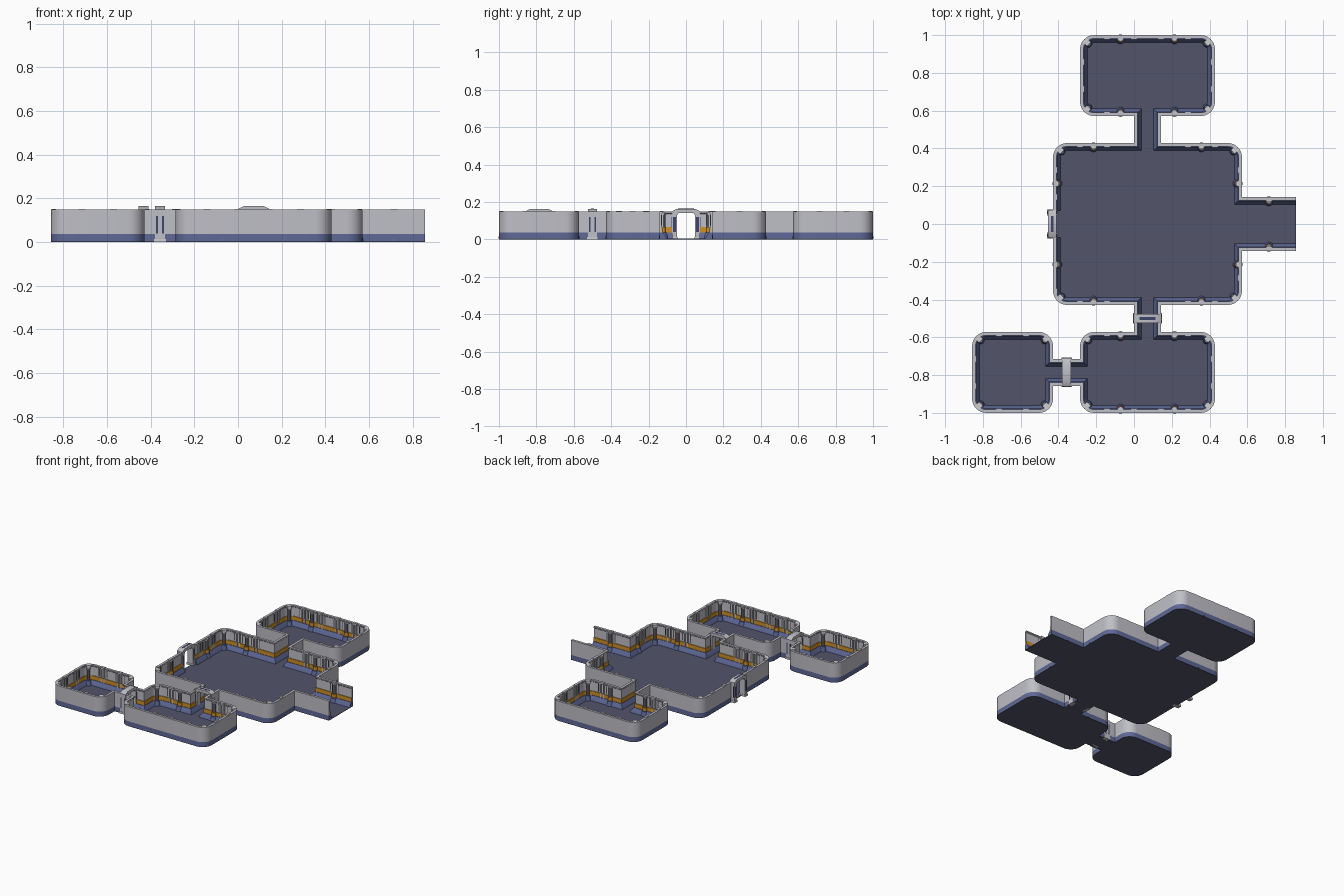
import bpy, bmesh, math
from mathutils import Vector, Matrix

if "Cube" in bpy.data.objects:
    bpy.data.objects.remove(bpy.data.objects["Cube"])

U = 1 / 7            # floor-plan module
H = 0.148            # wall height
R = 0.075            # room corner radius


def material(name, r, g, b):
    m = bpy.data.materials.new(name)
    m.diffuse_color = (r, g, b, 1)
    m.use_nodes = True
    m.node_tree.nodes["Principled BSDF"].inputs["Base Color"].default_value = m.diffuse_color
    return m


GREY = material("wall grey", 0.52, 0.52, 0.57)
PALE = material("pale metal", 0.62, 0.62, 0.65)
BLUE = material("base blue", 0.115, 0.14, 0.31)
NAVY = material("slot navy", 0.05, 0.06, 0.15)
ORANGE = material("stripe orange", 0.62, 0.28, 0.02)
FLOOR = material("floor slate", 0.085, 0.09, 0.145)
DARK = material("dark trim", 0.09, 0.09, 0.11)


def finish(name, bm, mat):
    bmesh.ops.recalc_face_normals(bm, faces=bm.faces)
    me = bpy.data.meshes.new(name)
    bm.to_mesh(me)
    bm.free()
    me.materials.append(mat)
    me.shade_smooth()
    me.set_sharp_from_angle(angle=math.radians(28))
    ob = bpy.data.objects.new(name, me)
    bpy.context.collection.objects.link(ob)
    return ob


def prism(bm, pts, lift):
    """Closed polygon pushed along a vector."""
    a = [bm.verts.new(p) for p in pts]
    b = [bm.verts.new(Vector(p) + Vector(lift)) for p in pts]
    bm.faces.new(a)
    bm.faces.new(b)
    for i in range(len(a)):
        j = (i + 1) % len(a)
        bm.faces.new((a[i], a[j], b[j], b[i]))


def box(bm, M, x0, x1, y0, y1, z0, z1):
    T = Matrix.Translation(((x0 + x1) / 2, (y0 + y1) / 2, (z0 + z1) / 2))
    S = Matrix.Diagonal((x1 - x0, y1 - y0, z1 - z0, 1))
    bmesh.ops.create_cube(bm, size=1, matrix=M @ T @ S)


def rod(bm, M, d, r0, r1, z0, z1):
    bmesh.ops.create_cone(bm, cap_ends=True, segments=12, radius1=r0, radius2=r1, depth=z1 - z0,
                          matrix=M @ Matrix.Translation((0, d, (z0 + z1) / 2)))


def wall_frame(p, inward):
    """Local axes: x along the wall, y into the room, z up."""
    y = Vector((inward[0], inward[1], 0)).normalized()
    x = y.cross(Vector((0, 0, 1)))
    M = Matrix((x, y, Vector((0, 0, 1)))).transposed().to_4x4()
    return Matrix.Translation((p[0], p[1], 0)) @ M


# Floor-plan outline in modules, counter-clockwise, split at the two openings
PLAN_A = [(6, 1), (4, 1), (4, 3), (1, 3), (1, 4), (3, 4), (3, 7), (-2, 7), (-2, 4), (0, 4),
          (0, 3), (-3, 3), (-3, .5)]
PLAN_B = [(-3, -.5), (-3, -3), (0, -3), (0, -4), (-2, -4), (-2, -5), (-3, -5), (-3, -4), (-6, -4),
          (-6, -7), (-3, -7), (-3, -6), (-2, -6), (-2, -7), (3, -7), (3, -4), (1, -4), (1, -3),
          (4, -3), (4, -1), (6, -1)]

corners = []         # (point, inward direction) at each rounded corner


def rounded(plan):
    pts = [Vector(p) * U for p in plan]
    out = [pts[0]]
    for a, p, b in zip(pts, pts[1:], pts[2:]):
        d0, d1 = (p - a).normalized(), (b - p).normalized()
        if d0.cross(d1) > 0:
            c = p - d0 * R + d1 * R
            for k in range(9):
                t = k / 8 * math.pi / 2
                out.append(c + d0 * R * math.sin(t) - d1 * R * math.cos(t))
            inward = (d1 - d0).normalized()
            corners.append((c - inward * R, inward))
        else:
            out.append(p)
    return out + [pts[-1]]


def sweep(bm, path, profile):
    """Sweep a closed (inset, height) profile along the outline with mitred corners."""
    dirs = [(b - a).normalized() for a, b in zip(path, path[1:])]
    rings = []
    for i, p in enumerate(path):
        d0, d1 = dirs[max(i - 1, 0)], dirs[min(i, len(dirs) - 1)]
        n0, n1 = Vector((-d0.y, d0.x)), Vector((-d1.y, d1.x))
        m = (n0 + n1) / (1 + n0.dot(n1))
        rings.append([bm.verts.new((*(p + m * d), z)) for d, z in profile])
    for a, b in zip(rings, rings[1:]):
        for i in range(len(profile)):
            j = (i + 1) % len(profile)
            bm.faces.new((a[i], a[j], b[j], b[i]))
    bm.faces.new(rings[0])
    bm.faces.new(rings[-1])


paths = [rounded(PLAN_A), rounded(PLAN_B)]

# Floor slab
bm = bmesh.new()
prism(bm, [(p.x, p.y, 0) for path in paths for p in path], (0, 0, 0.004))
finish("floor", bm, FLOOR)

# Swept wall layers
LAYERS = [
    ("wall_base", BLUE, [(0, .004), (0, .037), (.022, .037), (.036, .014), (.04, .004)]),
    ("wall_panel", GREY, [(0, .037), (0, H), (.018, H), (.018, .14), (.013, .135), (.013, .037)]),
    ("wall_stripe", ORANGE, [(.013, .037), (.013, .067), (.018, .067), (.018, .037)]),
]
for name, mat, profile in LAYERS:
    bm = bmesh.new()
    for path in paths:
        sweep(bm, path, profile)
    finish(name, bm, mat)

# Ribs, seams and rim clips along the straight walls
ribs, seams = bmesh.new(), bmesh.new()
for plan in (PLAN_A, PLAN_B):
    for a, b in zip(plan, plan[1:]):
        a, b = Vector(a), Vector(b)
        d, length = (b - a).normalized(), (b - a).length
        for k in range(1, math.ceil(length)):
            if length - k < 0.4:
                continue
            M = wall_frame((a + d * k) * U, (-d.y, d.x))
            box(ribs, M, -.016, .016, .003, .023, .138, .152)
            for s in (-.012, .012):
                box(ribs, M, s - .004, s + .004, .012, .021, .037, .14)
            for s in (-.034, .034):
                box(seams, M, s - .003, s + .003, .012, .0145, .075, .13)
finish("wall_ribs", ribs, GREY)
finish("wall_seams", seams, DARK)

# Half-round wall pillars and corner columns
spots = []
for x in (-1.5, 2.5):
    spots += [((x, 3 * s), (0, -s)) for s in (1, -1)]
for y in (-1.5, 1.5):
    spots += [((-3, y), (1, 0)), ((4, y), (-1, 0))]
for s in (1, -1):
    spots.append(((5, s), (0, -s)))
    for x in (-.5, 1.5):
        spots += [((x, 7 * s), (0, -s)), ((x, 4 * s), (0, s))]
shaft, foot, cap, ring = (bmesh.new() for _ in range(4))
for p, n in spots:
    M = wall_frame(Vector(p) * U, n)
    rod(shaft, M, .019, .013, .013, .03, .135)
    rod(foot, M, .022, .026, .018, .004, .037)
    rod(ring, M, .019, .017, .017, .04, .065)
    rod(cap, M, .017, .013, .016, .128, .143)
for p, n in corners:
    M = wall_frame(p, n)
    rod(shaft, M, .026, .011, .011, .03, .13)
    rod(foot, M, .03, .022, .015, .004, .04)
    rod(cap, M, .024, .012, .017, .118, .13)
    box(cap, M, -.015, .015, .003, .036, .13, .15)
finish("pillar_shafts", shaft, DARK)
finish("pillar_feet", foot, BLUE)
finish("pillar_rings", ring, ORANGE)
finish("pillar_caps", cap, PALE)


# Door frames: arch, feet, slot plates and lintel slot
def door_frame(name, x, y, inward, slotted):
    M = wall_frame((x, y), inward)
    half = [(.048, 0), (.048, .13), (.038, .142)]
    outer = [(.075, 0), (.075, .15), (.047, .164)]
    right = outer[:]
    outline = right + [(-a, z) for a, z in reversed(outer)]
    outline += [(-a, z) for a, z in half] + list(reversed(half))
    bm = bmesh.new()
    prism(bm, [(a, -.023, z) for a, z in outline], (0, .046, 0))
    bm.transform(M)
    finish(name + "_arch", bm, GREY)
    feet, slots = bmesh.new(), bmesh.new()
    for s in (-1, 1):
        a, b = sorted((s * .046, s * .078))
        box(feet, M, a, b, -.028, .028, 0, .014)
        for t in (-1, 1):
            a, b = sorted((s * .073, s * .0765))
            box(slots, M, a, b, t * .014 - .004, t * .014 + .004, .04, .12)
            a, b = sorted((s * .054, s * .069))
            c, d = sorted((t * .02, t * .0245))
            box(slots, M, a, b, c, d, .04, .12)
    if slotted:
        box(slots, M, -.042, .042, -.007, .007, .16, .1648)
    finish(name + "_feet", feet, PALE)
    finish(name + "_slots", slots, NAVY)


door_frame("outer_door", -.433, 0, (1, 0), True)
door_frame("south_door", U / 2, -3.5 * U, (0, 1), True)
door_frame("west_door", -2.5 * U, -5.5 * U, (1, 0), False)
